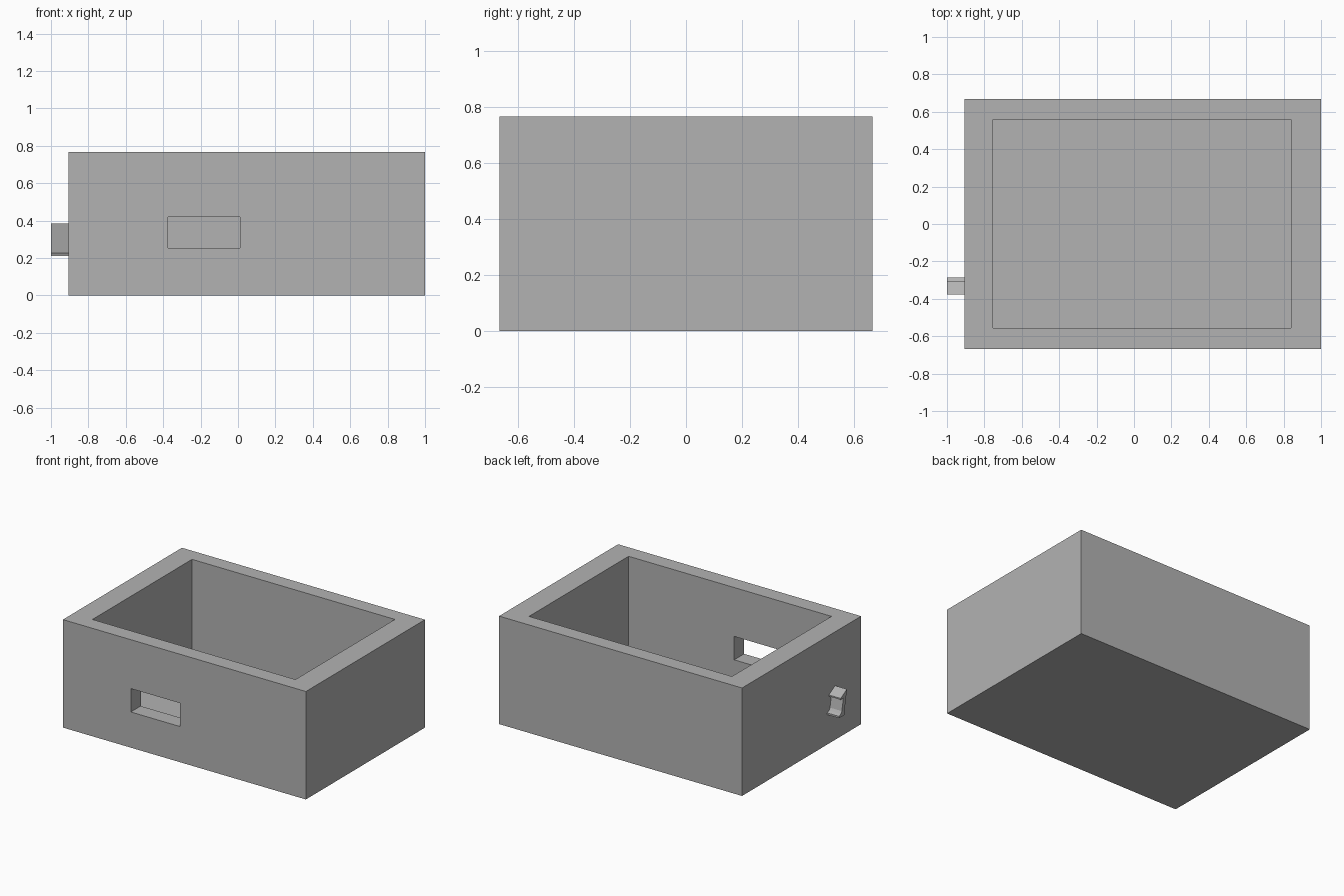
import bpy
import bmesh

if "Cube" in bpy.data.objects:
    bpy.data.objects.remove(bpy.data.objects["Cube"])

# Single plain grey
grey = bpy.data.materials.new("plain grey")
grey.use_nodes = True
colour = (0.45, 0.45, 0.45, 1)
grey.diffuse_color = colour
grey.node_tree.nodes["Principled BSDF"].inputs["Base Color"].default_value = colour


def prism(name, profile, x0, x1):
    """Extrude a (y, z) outline along x."""
    bm = bmesh.new()
    face = bm.faces.new([bm.verts.new((x0, y, z)) for y, z in profile])
    ext = bmesh.ops.extrude_face_region(bm, geom=[face])
    moved = [v for v in ext["geom"] if isinstance(v, bmesh.types.BMVert)]
    bmesh.ops.translate(bm, verts=moved, vec=(x1 - x0, 0, 0))
    bmesh.ops.recalc_face_normals(bm, faces=bm.faces)
    mesh = bpy.data.meshes.new(name)
    bm.to_mesh(mesh)
    bm.free()
    mesh.materials.append(grey)
    obj = bpy.data.objects.new(name, mesh)
    bpy.context.collection.objects.link(obj)
    return obj


def block(name, x, y, z):
    outline = [(y[0], z[0]), (y[1], z[0]), (y[1], z[1]), (y[0], z[1])]
    return prism(name, outline, *x)


def carve(target, cutter):
    mod = target.modifiers.new(cutter.name, "BOOLEAN")
    mod.operation = "DIFFERENCE"
    mod.solver = "EXACT"
    mod.object = cutter
    bpy.context.view_layer.objects.active = target
    bpy.ops.object.modifier_apply(modifier=mod.name)
    bpy.data.objects.remove(cutter)


# Open box with a deep cavity and a slot through the front wall
box = block("open_box", (-0.907, 1.0), (-0.667, 0.667), (0, 0.766))
carve(box, block("cavity_cutter", (-0.753, 0.84), (-0.556, 0.56), (0.11, 0.9)))
carve(box, block("slot_cutter", (-0.374, 0.011), (-0.8, -0.5), (0.253, 0.419)))

# Small leaning latch on the right wall: sloped cap, slim stem, flared foot
latch_outline = [
    (-0.376, 0.384), (-0.306, 0.345), (-0.306, 0.335), (-0.336, 0.338),
    (-0.319, 0.25), (-0.308, 0.234), (-0.287, 0.225), (-0.287, 0.212),
    (-0.352, 0.212), (-0.352, 0.222), (-0.346, 0.226),
]
prism("side_latch", latch_outline, -1.0, -0.9)
